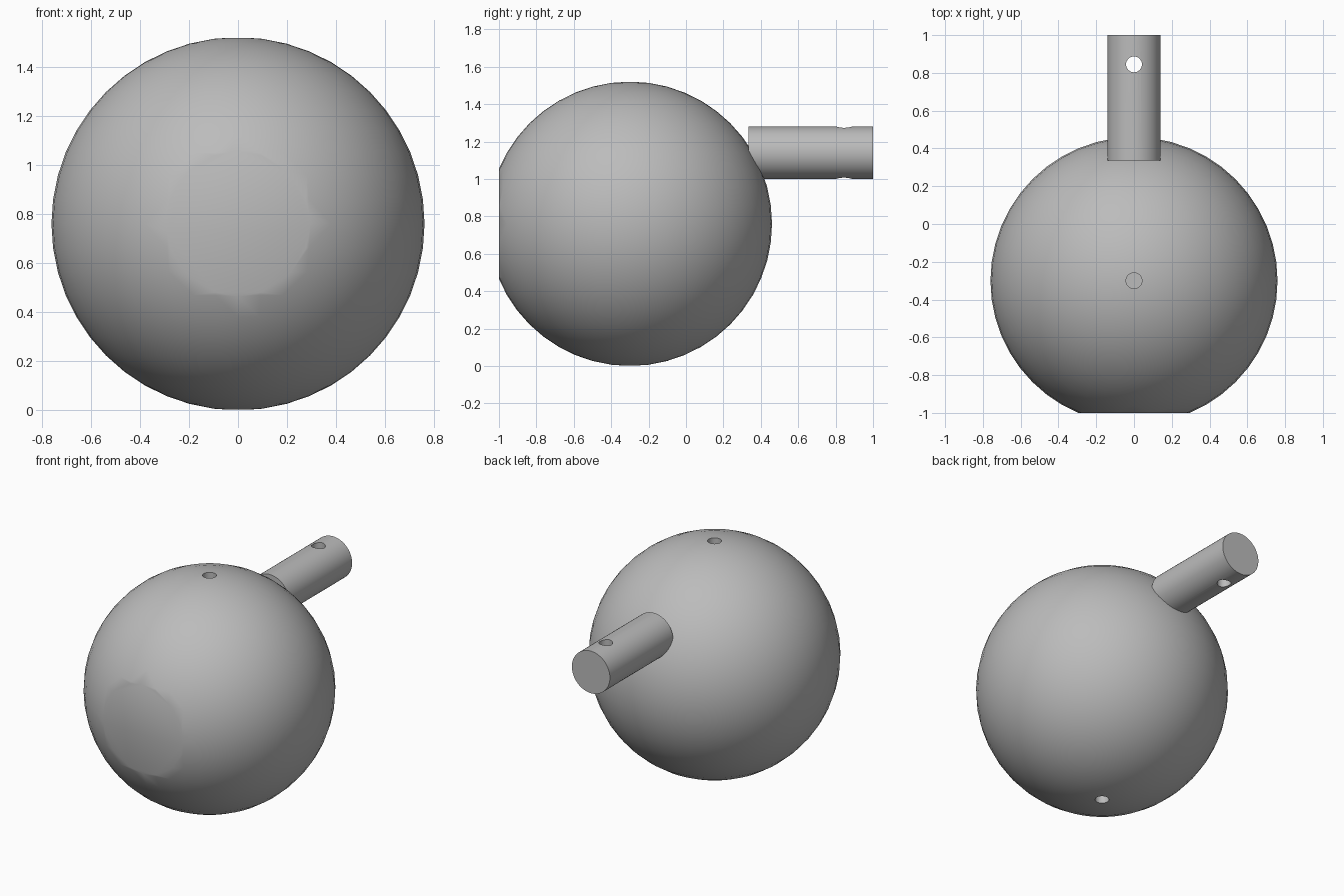
import bpy, math

cube = bpy.data.objects.get("Cube")
if cube:
    bpy.data.objects.remove(cube, do_unlink=True)

grey = bpy.data.materials.new("plain_grey")
grey.use_nodes = True
colour = (0.5, 0.5, 0.5, 1)
grey.diffuse_color = colour
grey.node_tree.nodes["Principled BSDF"].inputs["Base Color"].default_value = colour

R, CY = 0.76, -0.30          # ball radius and its centre in y
ROD_R, ROD_Z = 0.14, 1.14    # rod radius and height
HOLE_R, DEPTH = 0.042, 0.3   # drilled holes


def cylinder(name, radius, length, location, rotation=(0, 0, 0), sides=32):
    bpy.ops.mesh.primitive_cylinder_add(vertices=sides, radius=radius, depth=length,
                                        location=location, rotation=rotation)
    ob = bpy.context.object
    ob.name = name
    return ob


def cut(ob, cutter):
    cutter.hide_render = True
    mod = ob.modifiers.new("cut", 'BOOLEAN')
    mod.operation, mod.solver, mod.object = 'DIFFERENCE', 'EXACT', cutter
    bpy.context.view_layer.objects.active = ob
    bpy.ops.object.modifier_apply(modifier=mod.name)
    bpy.data.objects.remove(cutter, do_unlink=True)


def finish(ob):
    ob.data.materials.clear()
    ob.data.materials.append(grey)
    bpy.ops.object.select_all(action='DESELECT')
    ob.select_set(True)
    bpy.context.view_layer.objects.active = ob
    bpy.ops.object.shade_smooth_by_angle(angle=math.radians(30))


# Ball
bpy.ops.mesh.primitive_uv_sphere_add(segments=48, ring_count=24, radius=R,
                                     location=(0, CY, R))
ball = bpy.context.object
ball.name = "ball"

# Flat on the front of the ball
bpy.ops.mesh.primitive_cube_add(size=1, location=(0, -1.5, R))
cut(ball, bpy.context.object)

# Blind holes in the top and bottom of the ball
for z in (0, 2 * R):
    cut(ball, cylinder("drill", HOLE_R, 2 * DEPTH, (0, CY, z)))
finish(ball)

# Rod at the back, cross-drilled near its end
rod = cylinder("rod", ROD_R, 0.665, (0, 0.6675, ROD_Z), (math.pi / 2, 0, 0), 48)
cut(rod, cylinder("drill", HOLE_R, 1, (0, 0.845, ROD_Z)))
finish(rod)
